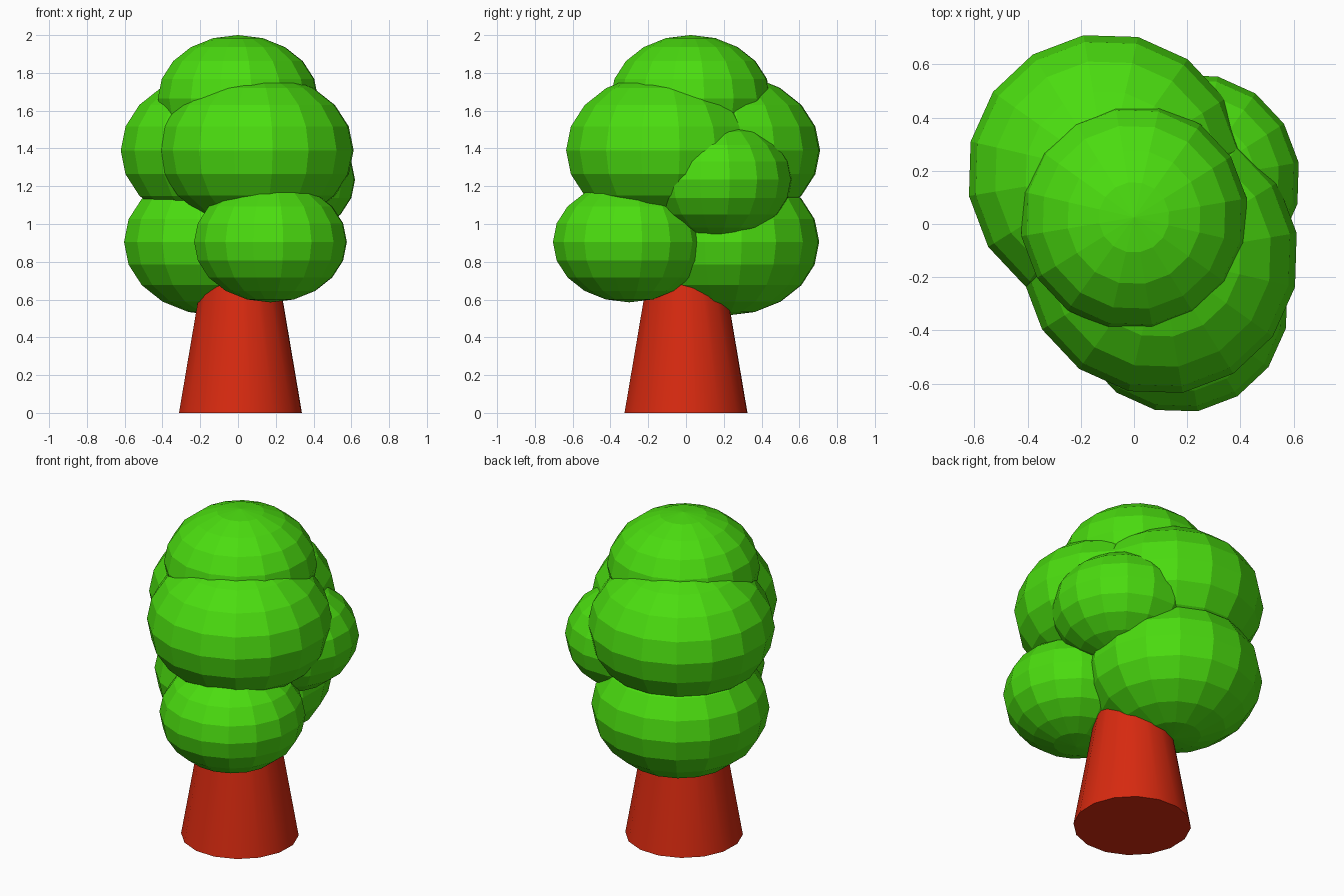
import bpy, math

if "Cube" in bpy.data.objects:
    bpy.data.objects.remove(bpy.data.objects["Cube"])

TURN = math.radians(9.5)   # shared rotation of the 16-sided parts
SQUASH = 0.78              # foliage height / width


def material(name, rgb):
    m = bpy.data.materials.new(name)
    m.diffuse_color = (*rgb, 1)
    m.use_nodes = True
    m.node_tree.nodes["Principled BSDF"].inputs["Base Color"].default_value = m.diffuse_color
    return m


leaf = material("leaf_green", (0.07, 0.72, 0.005))
bark = material("bark_red", (0.69, 0.023, 0.005))


def finish(name, mat):
    ob = bpy.context.object
    ob.name = name
    ob.data.materials.append(mat)
    return ob


# Tapered trunk, its top hidden inside the foliage
height, r_base, taper = 1.1, 0.33, 0.172
bpy.ops.mesh.primitive_cone_add(vertices=16, radius1=r_base,
                                radius2=r_base - taper * height, depth=height,
                                location=(0.013, 0, height / 2), rotation=(0, 0, TURN))
finish("trunk", bark)
bpy.ops.object.shade_smooth_by_angle(angle=math.radians(30))

# Flattened, faceted foliage clumps: centre and radius
clumps = {
    "foliage_top": ((0.0, 0.025, 1.665), 0.43),
    "foliage_upper_front": ((0.097, -0.12, 1.39), 0.522),
    "foliage_upper_back": ((-0.103, 0.192, 1.39), 0.525),
    "foliage_right": ((0.225, 0.165, 1.235), 0.40),
    "foliage_lower_front": ((0.172, -0.30, 0.905), 0.41),
    "foliage_lower_back": ((-0.11, 0.212, 0.905), 0.50),
}
for name, (centre, r) in clumps.items():
    bpy.ops.mesh.primitive_uv_sphere_add(segments=16, ring_count=10, radius=r,
                                         location=centre, rotation=(0, 0, TURN))
    finish(name, leaf).scale.z = SQUASH
